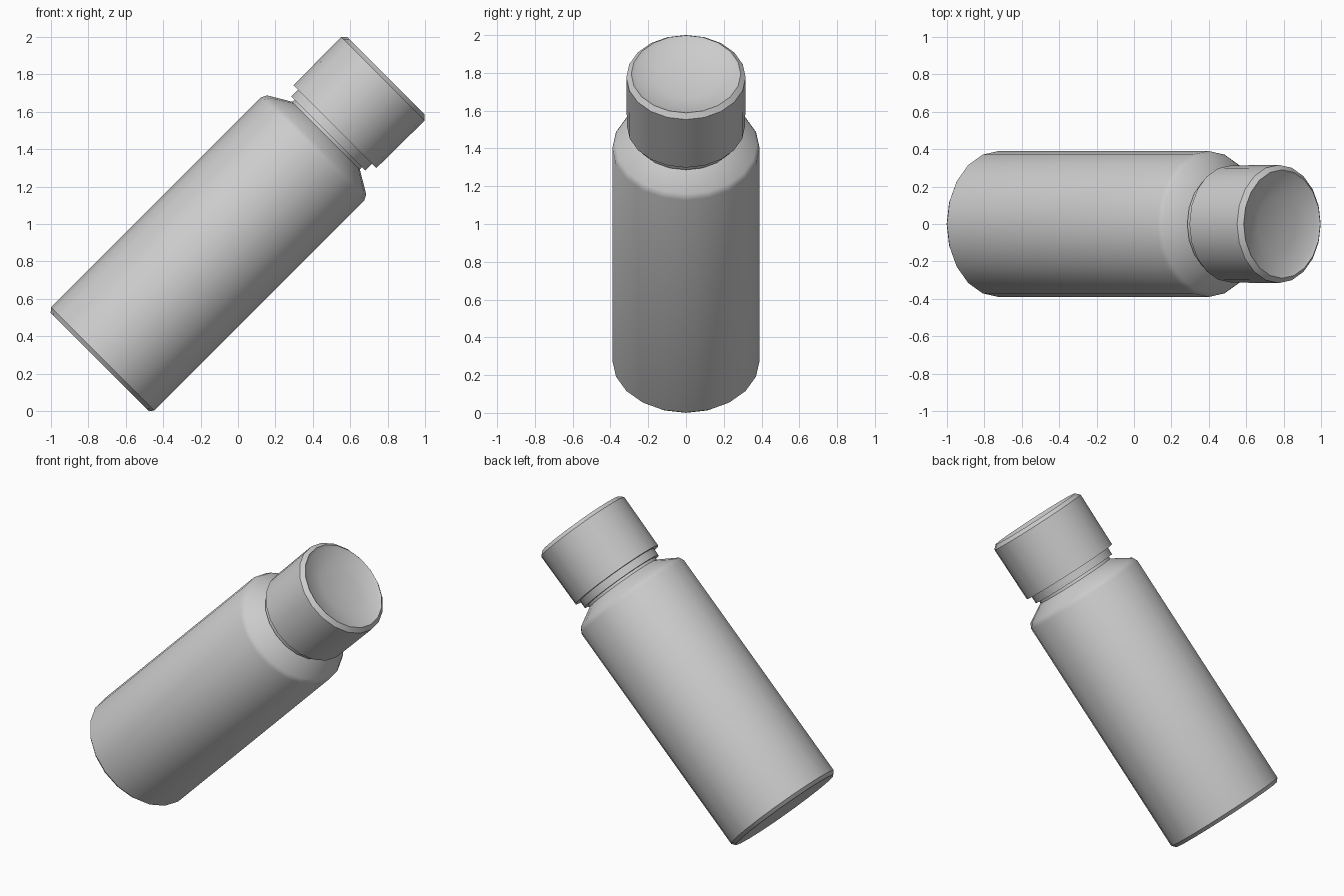
import bpy, bmesh, math

if "Cube" in bpy.data.objects:
    bpy.data.objects.remove(bpy.data.objects["Cube"])

SIDES = 20
TILT = math.radians(45)
OFFSET = 0.7085 / math.sqrt(2)   # the bottle axis is the line z = x + 2 * OFFSET

grey = bpy.data.materials.new("light grey")
grey.diffuse_color = (0.6, 0.6, 0.6, 1)
grey.use_nodes = True
grey.node_tree.nodes["Principled BSDF"].inputs["Base Color"].default_value = grey.diffuse_color


def lathe(name, profile):
    """Revolve (radius, height) points; a zero radius closes the end in a point."""
    bm = bmesh.new()
    rings = []
    for r, h in profile:
        if r == 0:
            rings.append([bm.verts.new((0, 0, h))] * SIDES)
        else:
            rings.append([bm.verts.new((r * math.cos(2 * math.pi * i / SIDES),
                                        r * math.sin(2 * math.pi * i / SIDES), h))
                          for i in range(SIDES)])
    for low, high in zip(rings, rings[1:]):
        for i in range(SIDES):
            j = (i + 1) % SIDES
            corners = [low[i], low[j], high[j], high[i]]
            bm.faces.new(list(dict.fromkeys(corners)))
    bmesh.ops.recalc_face_normals(bm, faces=bm.faces)
    mesh = bpy.data.meshes.new(name)
    bm.to_mesh(mesh)
    bm.free()
    mesh.materials.append(grey)
    obj = bpy.data.objects.new(name, mesh)
    bpy.context.collection.objects.link(obj)
    obj.location = (-OFFSET, 0, OFFSET)
    obj.rotation_euler = (0, TILT, 0)
    bpy.ops.object.select_all(action='DESELECT')
    obj.select_set(True)
    bpy.context.view_layer.objects.active = obj
    bpy.ops.object.shade_smooth_by_angle(angle=math.radians(40))
    return obj


# Bottle body with chamfered base, sloped shoulder and short neck
lathe("bottle_body", [(0, -0.338), (0.37, -0.338), (0.39, -0.3155), (0.39, 1.273),
                      (0.374, 1.304), (0.256, 1.374), (0.25, 1.43), (0, 1.43)])

# Collar ring under the cap
lathe("neck_ring", [(0, 1.391), (0.28, 1.391), (0.28, 1.45), (0, 1.45)])

# Screw cap with bevelled rim and dished top
lathe("cap", [(0, 1.441), (0.313, 1.441), (0.316, 1.804), (0.29, 1.828),
              (0.27, 1.815), (0.15, 1.79), (0, 1.78)])
